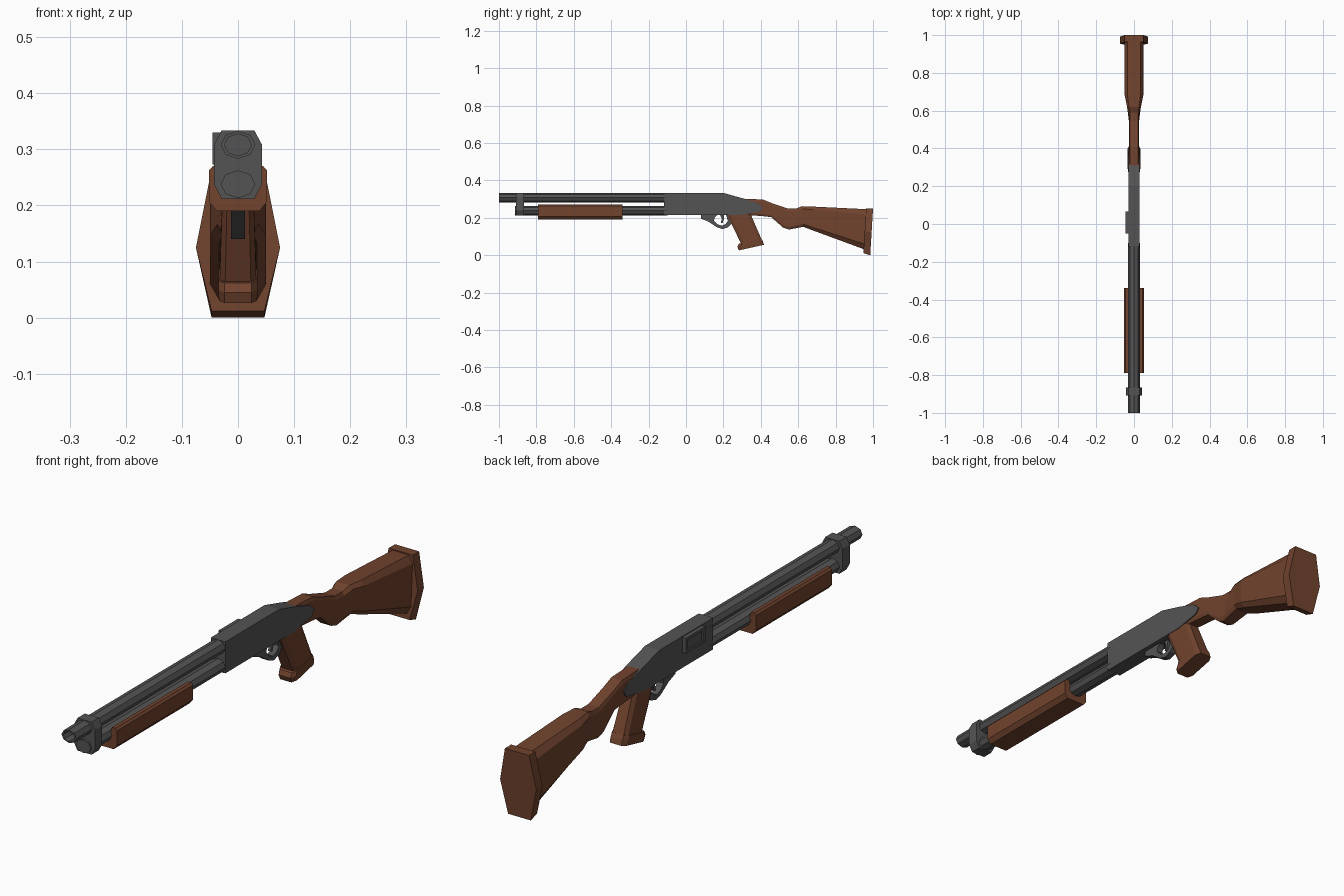
import bpy, bmesh, math


def material(name, rgb):
    m = bpy.data.materials.new(name)
    m.diffuse_color = (*rgb, 1)
    return m


METAL = material("dark grey metal", (0.088, 0.088, 0.088))
WOOD = material("brown wood", (0.165, 0.056, 0.027))


def loft(name, rings, mat, closed=False):
    """Skin equal-length rings of points; closed joins last ring to first."""
    bm = bmesh.new()
    vs = [[bm.verts.new(p) for p in r] for r in rings]
    n = len(vs[0])
    pairs = list(zip(vs, vs[1:]))
    if closed:
        pairs.append((vs[-1], vs[0]))
    for a, b in pairs:
        for i in range(n):
            j = (i + 1) % n
            bm.faces.new((a[i], a[j], b[j], b[i]))
    if not closed:
        bm.faces.new(vs[0])
        bm.faces.new(vs[-1])
    bmesh.ops.recalc_face_normals(bm, faces=bm.faces)
    me = bpy.data.meshes.new(name)
    bm.to_mesh(me)
    bm.free()
    ob = bpy.data.objects.new(name, me)
    bpy.context.collection.objects.link(ob)
    me.materials.append(mat)
    return ob


def side_plate(name, yz, x0, x1, mat):
    return loft(name, [[(x, y, z) for y, z in yz] for x in (x0, x1)], mat)


def front_prism(name, xz, y0, y1, mat):
    return loft(name, [[(x, y, z) for x, z in xz] for y in (y0, y1)], mat)


def octagon(rx, rz, cz):
    return [(rx * math.cos(k * math.pi / 4), cz + rz * math.sin(k * math.pi / 4))
            for k in range(8)]


def mirrored(half):
    return half + [(-x, z) for x, z in reversed(half)]


# Hollow barrel
out, inn = octagon(0.031, 0.0248, 0.308), octagon(0.024, 0.0195, 0.308)
loft("barrel", [[(x, y, z) for x, z in prof] for prof, y in
                ((out, -1.0), (out, -0.1), (inn, -0.1), (inn, -1.0))], METAL, closed=True)

# Magazine tube under the barrel
front_prism("magazine_tube", octagon(0.031, 0.0248, 0.238), -0.915, -0.1, METAL)

# Clamp around barrel and tube, split so the muzzle stays clear
front_prism("barrel_clamp", mirrored([(0.029, 0.212), (0.043, 0.238), (0.043, 0.308),
                                      (0.029, 0.334)]), -0.908, -0.865, METAL)

# Pump handle, an open-topped trough around the tube
front_prism("pump_handle", mirrored([(0.038, 0.19), (0.052, 0.207), (0.052, 0.262),
                                     (0.045, 0.270), (0.031, 0.270), (0.026, 0.25)]),
            -0.79, -0.34, WOOD)

# Receiver
side_plate("receiver", [(-0.118, 0.333), (0.2, 0.333), (0.30, 0.305), (0.38, 0.28),
                        (0.41, 0.254), (0.395, 0.233), (0.29, 0.215), (-0.118, 0.215)],
           -0.03, 0.03, METAL)

# Ejection port on the left side: frame with a recessed cover
port = [(-0.05, 0.330), (0.065, 0.330), (0.065, 0.273), (-0.05, 0.273)]
hole = [(-0.036, 0.320), (0.051, 0.320), (0.051, 0.283), (-0.036, 0.283)]
loft("ejection_port", [[(x, y, z) for y, z in p] for x, p in
                       ((-0.029, port), (-0.045, port), (-0.045, hole), (-0.040, hole))], METAL)

# Trigger guard: outer outline joined to an inner hole, same point count
guard_out = [(0.08, 0.22), (0.08, 0.195), (0.12, 0.18), (0.165, 0.15),
             (0.195, 0.14), (0.225, 0.15), (0.25, 0.175), (0.25, 0.22)]
guard_in = [(0.165, 0.214), (0.153, 0.20), (0.15, 0.185), (0.168, 0.166),
            (0.19, 0.158), (0.21, 0.165), (0.224, 0.183), (0.215, 0.214)]
loft("trigger_guard", [[(x, y, z) for y, z in p] for x, p in
                       ((-0.0125, guard_out), (0.0125, guard_out),
                        (0.0125, guard_in), (-0.0125, guard_in))], METAL, closed=True)

# Trigger
side_plate("trigger", [(0.18, 0.22), (0.205, 0.22), (0.203, 0.195), (0.195, 0.172),
                       (0.186, 0.174), (0.192, 0.195)], -0.006, 0.006, METAL)


# Stock: chamfered sections, each with top (y, z), bottom (y, z), flat and full half widths
def stock_ring(yt, zt, yb, zb, wf, wm):
    pts = []
    for s, t, w in ((1, 0, wf), (1, 0.13, wm), (1, 0.87, wm), (1, 1, wf),
                    (-1, 1, wf), (-1, 0.87, wm), (-1, 0.13, wm), (-1, 0, wf)):
        pts.append((s * w, yt + (yb - yt) * t, zt + (zb - zt) * t))
    return pts


sections = [(0.29, 0.303, 0.29, 0.218, 0.022, 0.026),
            (0.41, 0.298, 0.41, 0.209, 0.022, 0.026),
            (0.46, 0.278, 0.455, 0.204, 0.022, 0.026),
            (0.545, 0.25, 0.52, 0.147, 0.022, 0.026),
            (0.59, 0.25, 0.55, 0.137, 0.022, 0.028),
            (0.62, 0.262, 0.626, 0.152, 0.027, 0.037),
            (0.68, 0.26, 0.68, 0.132, 0.034, 0.049),
            (0.97, 0.246, 0.957, 0.03, 0.034, 0.050)]
loft("stock", [stock_ring(*s) for s in sections], WOOD)

# Butt pad: slanted six-sided plate
pad = mirrored([(0.047, 0.0), (0.075, 0.125), (0.050, 0.25)])
loft("butt_pad", [[(x, y + 0.015 * z / 0.25, z + (lift if z < 0.1 else 0)) for x, z in pad]
                  for y, lift in ((0.948, 0.012), (0.985, 0.0))], WOOD)


# Pistol grip and its base: chamfered sections from front (y, z) to back (y, z)
def grip_ring(yf, zf, yb, zb, w):
    pts = []
    for s, t, k in ((1, 0, 0.7), (1, 0.14, 1), (1, 0.86, 1), (1, 1, 0.7),
                    (-1, 1, 0.7), (-1, 0.86, 1), (-1, 0.14, 1), (-1, 0, 0.7)):
        pts.append((s * w * k, yf + (yb - yf) * t, zf + (zb - zf) * t))
    return pts


loft("grip", [grip_ring(0.21, 0.235, 0.335, 0.245, 0.027),
              grip_ring(0.298, 0.055, 0.405, 0.082, 0.033)], WOOD)
loft("grip_base", [grip_ring(0.283, 0.062, 0.402, 0.090, 0.035),
                   grip_ring(0.275, 0.045, 0.411, 0.075, 0.035),
                   grip_ring(0.283, 0.026, 0.417, 0.056, 0.034)], WOOD)
